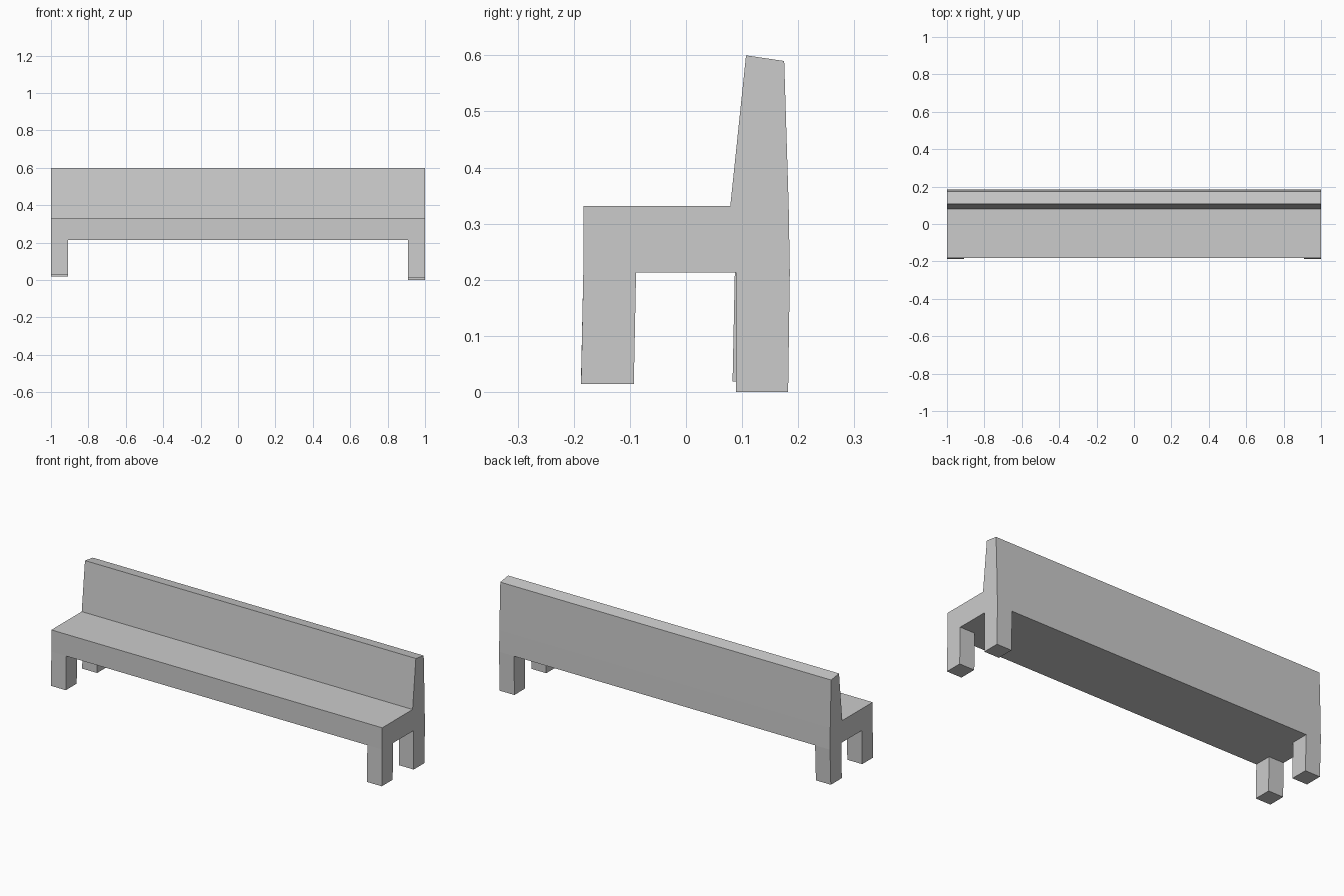
import bpy

if "Cube" in bpy.data.objects:
    bpy.data.objects.remove(bpy.data.objects["Cube"])

SEAT_BOTTOM = 0.213
LEG_X = 0.91


def add_object(name, verts, faces):
    mesh = bpy.data.meshes.new(name)
    mesh.from_pydata(verts, [], faces)
    mesh.update()
    obj = bpy.data.objects.new(name, mesh)
    bpy.context.collection.objects.link(obj)
    return obj


def extrude_profile(name, profile, x0, x1):
    """Solid from a counter-clockwise (y, z) profile swept along x."""
    n = len(profile)
    verts = [(x, y, z) for x in (x0, x1) for y, z in profile]
    faces = [tuple(reversed(range(n))), tuple(range(n, 2 * n))]
    faces += [(i, (i + 1) % n, n + (i + 1) % n, n + i) for i in range(n)]
    return add_object(name, verts, faces)


def leg(name, side, top_y, foot_y, foot_z):
    """Slightly leaning square leg, open where it meets the seat."""
    x0, x1 = sorted((side * LEG_X, side * 1.0))
    verts = []
    for (y0, y1), z in ((foot_y, foot_z), (top_y, SEAT_BOTTOM)):
        verts += [(x0, y0, z), (x1, y0, z), (x1, y1, z), (x0, y1, z)]
    faces = [(3, 2, 1, 0)]
    faces += [(i, (i + 1) % 4, 4 + (i + 1) % 4, 4 + i) for i in range(4)]
    return add_object(name, verts, faces)


# Seat slab and leaning backrest as one solid profile
extrude_profile("seat_and_backrest", [
    (-0.183, SEAT_BOTTOM), (0.185, SEAT_BOTTOM), (0.183, 0.332),
    (0.175, 0.59), (0.107, 0.60), (0.079, 0.332), (-0.183, 0.332),
], -1.0, 1.0)

# Four legs with uneven, worn lengths
front_top, back_top = (-0.183, -0.089), (0.089, 0.185)
leg("front_leg_right", 1, front_top, (-0.187, -0.093), 0.014)
leg("front_leg_left", -1, front_top, (-0.187, -0.093), 0.028)
leg("back_leg_right", 1, back_top, (0.089, 0.182), 0.0)
leg("back_leg_left", -1, (0.087, 0.185), (0.083, 0.178), 0.019)
